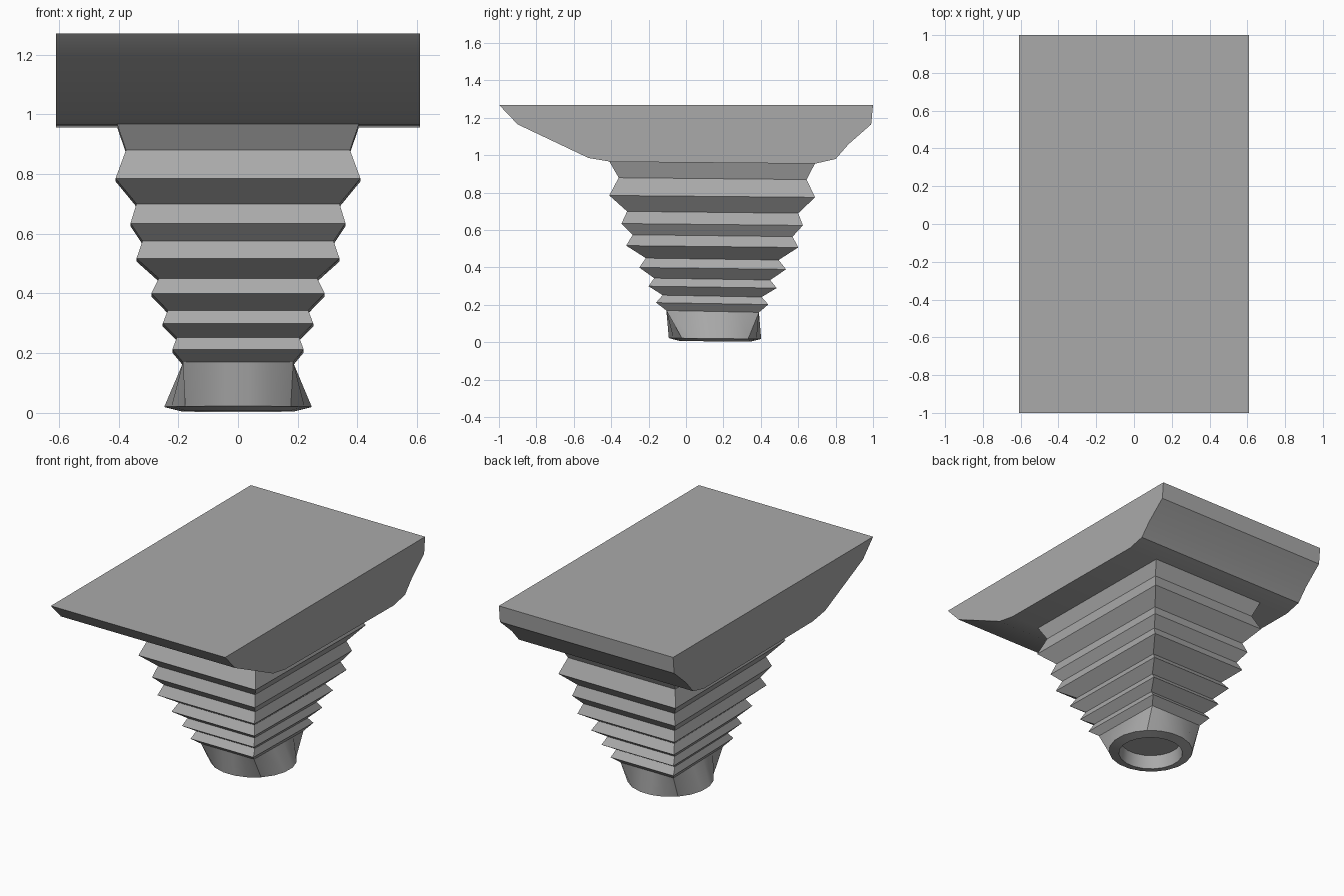
import bpy, bmesh, math

old = bpy.data.objects.get("Cube")
if old:
    bpy.data.objects.remove(old, do_unlink=True)

grey = bpy.data.materials.new("plain grey")
grey.use_nodes = True
colour = (0.4, 0.4, 0.4, 1)
grey.diffuse_color = colour
grey.node_tree.nodes["Principled BSDF"].inputs["Base Color"].default_value = colour


def loft(name, rings, cap_start, cap_end):
    """Skin a list of equal-length rings of points."""
    bm = bmesh.new()
    loops = [[bm.verts.new(p) for p in ring] for ring in rings]
    n = len(loops[0])
    for a, b in zip(loops, loops[1:]):
        for i in range(n):
            j = (i + 1) % n
            bm.faces.new((a[i], a[j], b[j], b[i]))
    if cap_start:
        bm.faces.new(loops[0])
    if cap_end:
        bm.faces.new(loops[-1])
    bmesh.ops.recalc_face_normals(bm, faces=bm.faces)
    mesh = bpy.data.meshes.new(name)
    bm.to_mesh(mesh)
    bm.free()
    mesh.materials.append(grey)
    obj = bpy.data.objects.new(name, mesh)
    bpy.context.collection.objects.link(obj)
    bpy.ops.object.select_all(action='DESELECT')
    obj.select_set(True)
    bpy.context.view_layer.objects.active = obj
    bpy.ops.object.shade_smooth_by_angle(angle=math.radians(30))
    return obj


# Wide slab: side profile (y, z) extruded across x
profile = [(-1, 1.27), (-0.9, 1.165), (-0.52, 0.985), (-0.4, 0.965),
           (0.69, 0.955), (0.8, 0.98), (0.87, 1.06), (0.99, 1.165), (1, 1.27)]
loft("top_slab", [[(x, y, z) for y, z in profile] for x in (-0.61, 0.61)], True, True)

# Folded bellows: front height, half width, front y, back y
folds = [(0.967, 0.405, -0.41, 0.69), (0.88, 0.375, -0.36, 0.645),
         (0.785, 0.41, -0.41, 0.69), (0.70, 0.34, -0.315, 0.60),
         (0.635, 0.36, -0.345, 0.625), (0.575, 0.32, -0.285, 0.57),
         (0.517, 0.34, -0.32, 0.60), (0.45, 0.265, -0.215, 0.495),
         (0.40, 0.29, -0.25, 0.535), (0.343, 0.235, -0.17, 0.45),
         (0.30, 0.252, -0.20, 0.485), (0.252, 0.205, -0.125, 0.405),
         (0.212, 0.22, -0.16, 0.44), (0.17, 0.185, -0.105, 0.39)]
TILT = 0.01


def fold_ring(z, w, front, back):
    return [(-w, front, z), (w, front, z), (w, back, z - TILT), (-w, back, z - TILT)]


loft("bellows", [fold_ring(*f) for f in folds], False, False)

# Square-to-round collar with a recessed round opening underneath
STEPS = 5
corners = fold_ring(*folds[-1])
square = []
for i in range(4):
    a, b = corners[i], corners[(i + 1) % 4]
    for k in range(STEPS):
        square.append(tuple(p + (q - p) * k / STEPS for p, q in zip(a, b)))


def circle(radius, z):
    ring = []
    for i in range(4 * STEPS):
        t = math.radians(225) + math.tau * i / (4 * STEPS)
        y = radius * math.sin(t)
        ring.append((radius * math.cos(t), 0.155 + y, z - y * TILT))
    return ring


loft("round_collar", [square, circle(0.25, 0.02), circle(0.19, 0.005),
                      circle(0.18, 0.09)], False, True)
